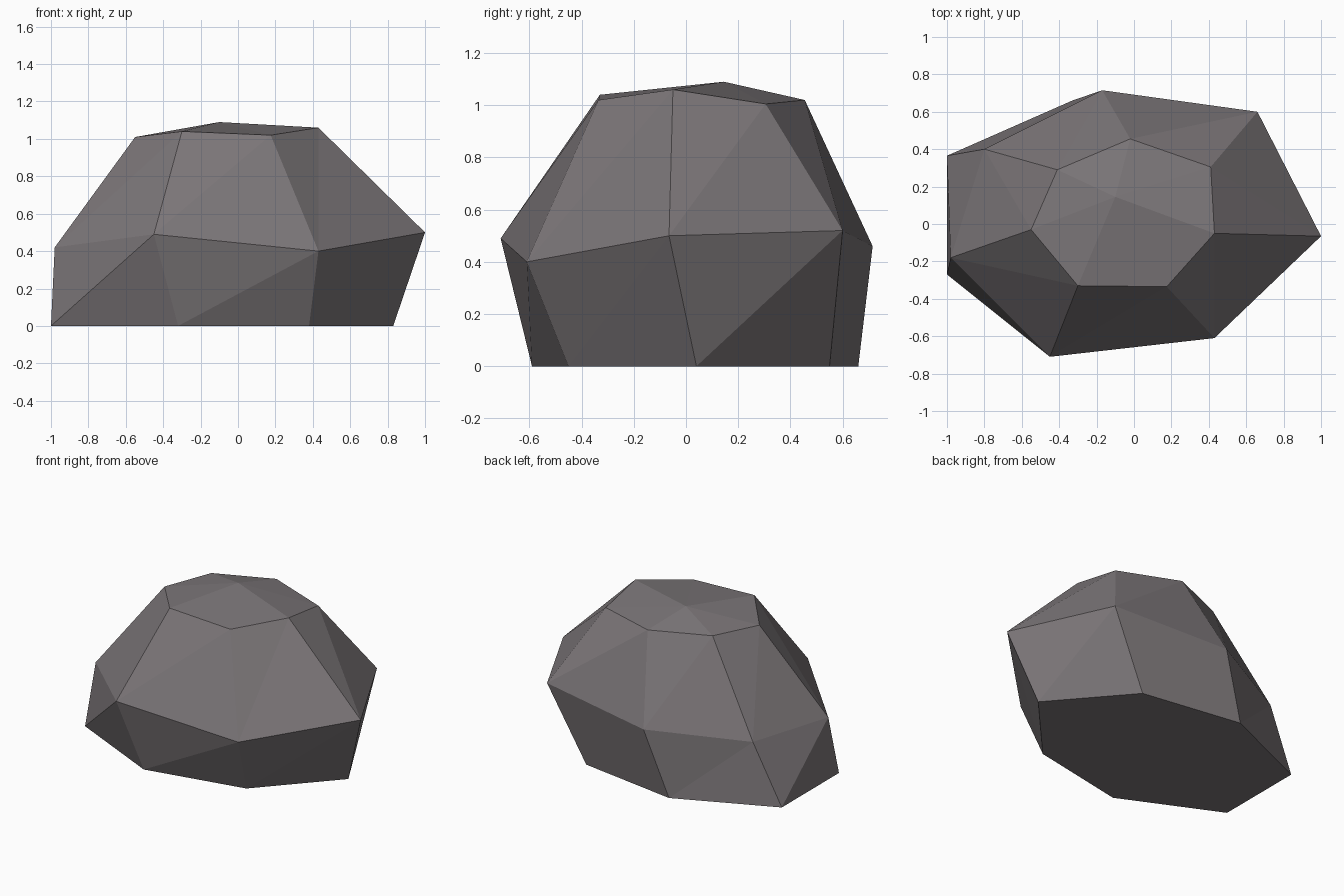
import bpy, bmesh

if "Cube" in bpy.data.objects:
    bpy.data.objects.remove(bpy.data.objects["Cube"])

# Cross-sections of the boulder, each with seven corners, from base to shoulder
base = [(-1.0, -0.27, 0), (-0.32, -0.59, 0), (0.38, -0.45, 0), (0.83, 0.04, 0),
        (0.39, 0.55, 0), (-0.33, 0.66, 0), (-1.0, 0.365, 0)]
belly = [(-0.98, -0.18, 0.42), (-0.45, -0.71, 0.49), (0.43, -0.61, 0.40), (1.0, -0.065, 0.50),
         (0.66, 0.60, 0.52), (-0.17, 0.715, 0.46), (-0.80, 0.40, 0.42)]
shoulder = [(-0.55, -0.03, 1.01), (-0.30, -0.33, 1.04), (0.175, -0.335, 1.02), (0.43, -0.05, 1.06),
            (0.41, 0.305, 1.005), (-0.02, 0.455, 1.02), (-0.41, 0.29, 1.02)]
peak = (-0.10, 0.145, 1.09)


def bridge(bm, lower, upper):
    """Join two rings with a band of triangles."""
    n = len(lower)
    for i in range(n):
        j = (i + 1) % n
        bm.faces.new((lower[i], lower[j], upper[j]))
        bm.faces.new((lower[i], upper[j], upper[i]))


bm = bmesh.new()
rings = [[bm.verts.new(p) for p in ring] for ring in (base, belly, shoulder)]

# Flat underside
bm.faces.new(rings[0][::-1])

# Lower and upper flanks
for low, high in zip(rings, rings[1:]):
    bridge(bm, low, high)

# Faceted crown
tip = bm.verts.new(peak)
crown = rings[2]
for i, v in enumerate(crown):
    bm.faces.new((v, crown[(i + 1) % len(crown)], tip))

bmesh.ops.recalc_face_normals(bm, faces=bm.faces[:])
mesh = bpy.data.meshes.new("boulder")
bm.to_mesh(mesh)
bm.free()

# Stone colour
stone = bpy.data.materials.new("warm grey stone")
stone.diffuse_color = (0.2, 0.182, 0.19, 1)
stone.use_nodes = True
stone.node_tree.nodes["Principled BSDF"].inputs["Base Color"].default_value = stone.diffuse_color
mesh.materials.append(stone)

boulder = bpy.data.objects.new("boulder", mesh)
bpy.context.collection.objects.link(boulder)
